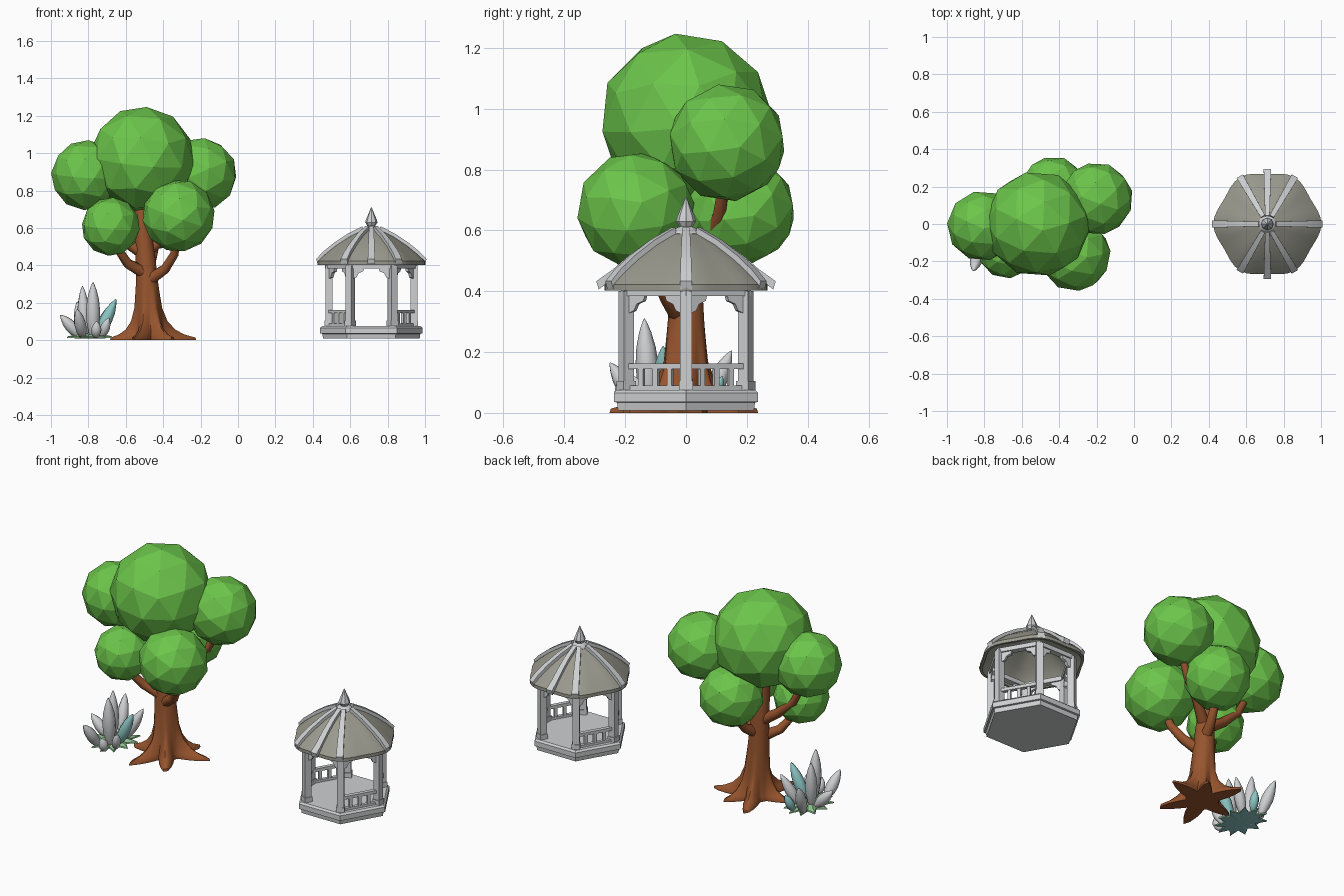
import bpy, bmesh, math, random
from math import sin, cos, pi, tau, radians
from mathutils import Vector, Matrix, Euler

if "Cube" in bpy.data.objects:
    bpy.data.objects.remove(bpy.data.objects["Cube"])
random.seed(4)


def material(name, rgb):
    m = bpy.data.materials.new(name)
    m.diffuse_color = (*rgb, 1)
    m.use_nodes = True
    m.node_tree.nodes["Principled BSDF"].inputs["Base Color"].default_value = m.diffuse_color
    return m


GREEN = material("leaf green", (0.15, 0.56, 0.07))
BROWN = material("bark brown", (0.31, 0.09, 0.027))
LIGHT = material("light grey", (0.62, 0.63, 0.64))
ROOF = material("roof grey", (0.32, 0.32, 0.27))
TEAL = material("crystal teal", (0.26, 0.56, 0.55))
PALE = material("pale green", (0.28, 0.55, 0.28))


def finish(bm, name, mats, smooth=None):
    bmesh.ops.recalc_face_normals(bm, faces=bm.faces)
    me = bpy.data.meshes.new(name)
    bm.to_mesh(me)
    bm.free()
    ob = bpy.data.objects.new(name, me)
    bpy.context.collection.objects.link(ob)
    for m in mats:
        me.materials.append(m)
    if smooth:
        bpy.ops.object.select_all(action='DESELECT')
        ob.select_set(True)
        bpy.context.view_layer.objects.active = ob
        bpy.ops.object.shade_smooth_by_angle(angle=radians(smooth))
    return ob


def loft(bm, rings, cap=True, closed=False):
    """Skin a list of equal-length point rings."""
    vs = [[bm.verts.new(p) for p in r] for r in rings]
    n = len(vs[0])
    pairs = list(zip(vs, vs[1:])) + ([(vs[-1], vs[0])] if closed else [])
    for a, b in pairs:
        for i in range(n):
            bm.faces.new((a[i], a[(i + 1) % n], b[(i + 1) % n], b[i]))
    if cap and not closed:
        bm.faces.new(vs[0][::-1])
        bm.faces.new(vs[-1])


def ring(c, r, n, z=0.0, rot=0.0):
    return [Vector((c[0] + r * cos(tau * i / n + rot), c[1] + r * sin(tau * i / n + rot), z)) for i in range(n)]


def tube(bm, pts, radii, n=8):
    pts = [Vector(p) for p in pts]
    rings = []
    for i, p in enumerate(pts):
        d = pts[min(i + 1, len(pts) - 1)] - pts[max(i - 1, 0)]
        q = d.to_track_quat('Z', 'Y')
        rings.append([p + q @ v for v in ring((0, 0), radii[i], n)])
    loft(bm, rings)


def box(bm, c, size, ang=0.0):
    m = Matrix.Translation(c) @ Matrix.Rotation(ang, 4, 'Z') @ Matrix.Diagonal((*size, 1))
    bmesh.ops.create_cube(bm, size=1, matrix=m)


# ---- Tree crown: faceted balls ----
balls = {"crown_main": (-0.515, 0.0, 0.965, 0.285), "crown_left": (-0.812, -0.01, 0.882, 0.188),
         "crown_right": (-0.2, 0.135, 0.888, 0.195), "crown_low_front_right": (-0.318, -0.165, 0.665, 0.195),
         "crown_low_front_left": (-0.68, -0.135, 0.607, 0.157), "crown_low_back": (-0.43, 0.18, 0.665, 0.182)}
for name, (x, y, z, r) in balls.items():
    bm = bmesh.new()
    rot = Euler([random.uniform(0, 0.6) for _ in range(3)]).to_matrix().to_4x4()
    bmesh.ops.create_icosphere(bm, subdivisions=2, radius=r, matrix=Matrix.Translation((x, y, z)) @ rot)
    finish(bm, name, [GREEN])

# ---- Trunk with star-shaped roots ----
roots = [(0.26, 0.06), (0.14, -0.22), (-0.09, -0.26), (-0.22, -0.03), (-0.09, 0.25), (0.11, 0.18)]
roots = [(math.atan2(y, x), math.hypot(x, y)) for x, y in roots]
bm = bmesh.new()
rings = []
for z, rv, f, cx in [(0, .09, 1, -.475), (.014, .092, .97, -.475), (.03, .088, .62, -.475), (.055, .082, .36, -.475),
                     (.1, .076, .15, -.477), (.17, .069, .04, -.48), (.3, .06, 0, -.486), (.45, .052, 0, -.495),
                     (.6, .043, 0, -.51), (.78, .034, 0, -.52)]:
    pts = []
    for i in range(60):
        a = tau * i / 60
        r = rv
        for ra, rl in roots:
            d = abs((a - ra + pi) % tau - pi)
            r = max(r, rv + (rl - rv) * f * max(0, 1 - d / 0.5) ** 1.5)
        pts.append((cx + r * cos(a), r * sin(a), z))
    rings.append(pts)
loft(bm, rings)
finish(bm, "trunk", [BROWN], 50)

# ---- Branches into the crown balls ----
bm = bmesh.new()
for path in [[(-.48, -.02, .32), (-.39, -.06, .38), (-.34, -.1, .46), (-.32, -.15, .6)],
             [(-.5, -.02, .36), (-.59, -.06, .41), (-.63, -.1, .47), (-.66, -.13, .57)],
             [(-.49, .0, .38), (-.46, .09, .44), (-.44, .15, .52), (-.43, .18, .62)],
             [(-.49, .0, .47), (-.38, .07, .56), (-.28, .11, .65), (-.21, .13, .8)],
             [(-.5, 0, .46), (-.62, 0, .54), (-.72, 0, .63), (-.8, 0, .78)]]:
    tube(bm, path, [.034, .027, .023, .016])
finish(bm, "branches", [BROWN], 50)

# ---- Gazebo base: stepped hexagon ----
GX = 0.713
C = (GX, 0)
bm = bmesh.new()
loft(bm, [ring(C, r, 6, z) for r, z in [(.258, .008), (.262, .034), (.274, .036), (.274, .066), (.262, .076)]])
finish(bm, "gazebo_floor", [LIGHT])

# ---- Posts, lintels, brackets ----
R = 0.227
corners = [Vector((GX + R * cos(k * pi / 3), R * sin(k * pi / 3), 0)) for k in range(6)]
posts, lintels, brackets, rails = (bmesh.new() for _ in range(4))
prof = [(0.015, 0), (0.075, 0), (0.07, -.018), (0.045, -.028), (0.034, -.05), (0.015, -.058)]
for k in range(6):
    a, b = corners[k], corners[(k + 1) % 6]
    e = (b - a).normalized()
    ang = math.atan2(e.y, e.x)
    perp = Vector((-e.y, e.x, 0))
    mid = (a + b) / 2
    L = (b - a).length
    box(posts, a + Vector((0, 0, .235)), (.038, .038, .33), k * pi / 3)
    box(posts, a + Vector((0, 0, .09)), (.046, .046, .03), k * pi / 3)
    box(lintels, mid + Vector((0, 0, .397)), (L + .02, .034, .026), ang)
    for start, d in ((a, e), (b, -e)):
        loft(brackets, [[start + d * u + perp * s + Vector((0, 0, .386 + v)) for u, v in prof] for s in (-.009, .009)])
    # railings on the four slanted sides, front and back stay open
    if k not in (1, 4):
        box(rails, mid + Vector((0, 0, .153)), (L, .024, .018), ang)
        box(rails, mid + Vector((0, 0, .083)), (L, .02, .014), ang)
        for t in (-.055, 0, .055):
            box(rails, mid + e * t + Vector((0, 0, .115)), (.018, .016, .062), ang)
finish(posts, "gazebo_posts", [LIGHT])
finish(lintels, "gazebo_lintels", [LIGHT])
finish(brackets, "gazebo_brackets", [LIGHT])
finish(rails, "gazebo_railings", [LIGHT])

# ---- Roof shell, softly six-sided ----
roof = [(1, .422), (.88, .455), (.68, .502), (.42, .552), (.15, .592)]
shell = [(1, .402)] + roof + [(.14, .574), (.42, .534), (.68, .484), (.88, .435), (.95, .402)]
bm = bmesh.new()
rings = []
for f, z in shell:
    rings.append([(GX + f * cos(t) * (.278 + .011 * cos(6 * t)), f * sin(t) * (.278 + .011 * cos(6 * t)), z)
                  for t in [tau * i / 48 for i in range(48)]])
loft(bm, rings, closed=True)
finish(bm, "gazebo_roof", [ROOF], 40)

# ---- Roof ribs: eight strips ----
bm = bmesh.new()
for deg in (0, 60, 90, 120, 180, 240, 270, 300):
    t = radians(deg)
    d, p = Vector((cos(t), sin(t), 0)), Vector((-sin(t), cos(t), 0))
    rr = .278 + .011 * cos(6 * t)
    path = [(.29, .416)] + [(f * rr, z) for f, z in roof[1:]]
    rings = []
    for r, z in path:
        w = .011 + .03 * r
        rings.append([Vector((GX, 0, z + h)) + d * (r + h * .3) + p * s
                      for s, h in ((-w, -.01), (w, -.01), (w, .017), (-w, .017))])
    loft(bm, rings)
finish(bm, "gazebo_roof_ribs", [LIGHT], 30)

# ---- Finial ----
bm = bmesh.new()
loft(bm, [ring(C, r, 8, z) for r, z in [(.044, .575), (.05, .59), (.036, .606), (.022, .612), (.033, .63),
                                        (.029, .645), (.014, .68), (.002, .71)]])
finish(bm, "gazebo_finial", [LIGHT], 30)

# ---- Crystal cluster: (base, tip, radius, colour) ----
crystals = [((-.775, -.12), (-.775, -.137, .31), .038, LIGHT), ((-.82, -.03), (-.832, -.01, .29), .034, LIGHT),
            ((-.83, .06), (-.86, .15, .205), .033, LIGHT), ((-.83, -.15), (-.86, -.25, .165), .033, LIGHT),
            ((-.84, -.04), (-.95, -.05, .135), .032, LIGHT), ((-.75, -.08), (-.652, -.075, .22), .033, TEAL),
            ((-.76, 0), (-.67, .05, .2), .032, LIGHT), ((-.76, -.19), (-.755, -.225, .1), .028, LIGHT),
            ((-.73, -.13), (-.69, -.17, .12), .026, LIGHT), ((-.77, .07), (-.75, .12, .12), .026, TEAL)]
for i, (b, tip, r, m) in enumerate(crystals):
    bm = bmesh.new()
    b, tip = Vector((*b, .015)), Vector(tip)
    fr = [(0, .35), (.08, .62), (.28, .92), (.48, 1), (.68, .84), (.85, .52), (.96, .2), (1, .03)]
    q = (tip - b).to_track_quat('Z', 'Y')
    loft(bm, [[b.lerp(tip, t) + q @ v for v in ring((0, 0), r * s, 8)] for t, s in fr])
    finish(bm, f"crystal_{i + 1}", [m], 60)

# ---- Leafy rosette under the crystals, teal underside ----
bm = bmesh.new()
rings = []
for f, z in [(.3, .008), (1, .012), (.97, .02), (.5, .034), (.15, .036)]:
    rings.append([(-.79 + f * (.125 if i % 2 else .075) * cos(tau * i / 22),
                   -.05 + f * (.17 if i % 2 else .11) * sin(tau * i / 22), z) for i in range(22)])
loft(bm, rings)
bmesh.ops.recalc_face_normals(bm, faces=bm.faces)
for f in bm.faces:
    f.material_index = 1 if f.normal.z < -0.1 else 0
finish(bm, "leaf_rosette", [PALE, TEAL])
